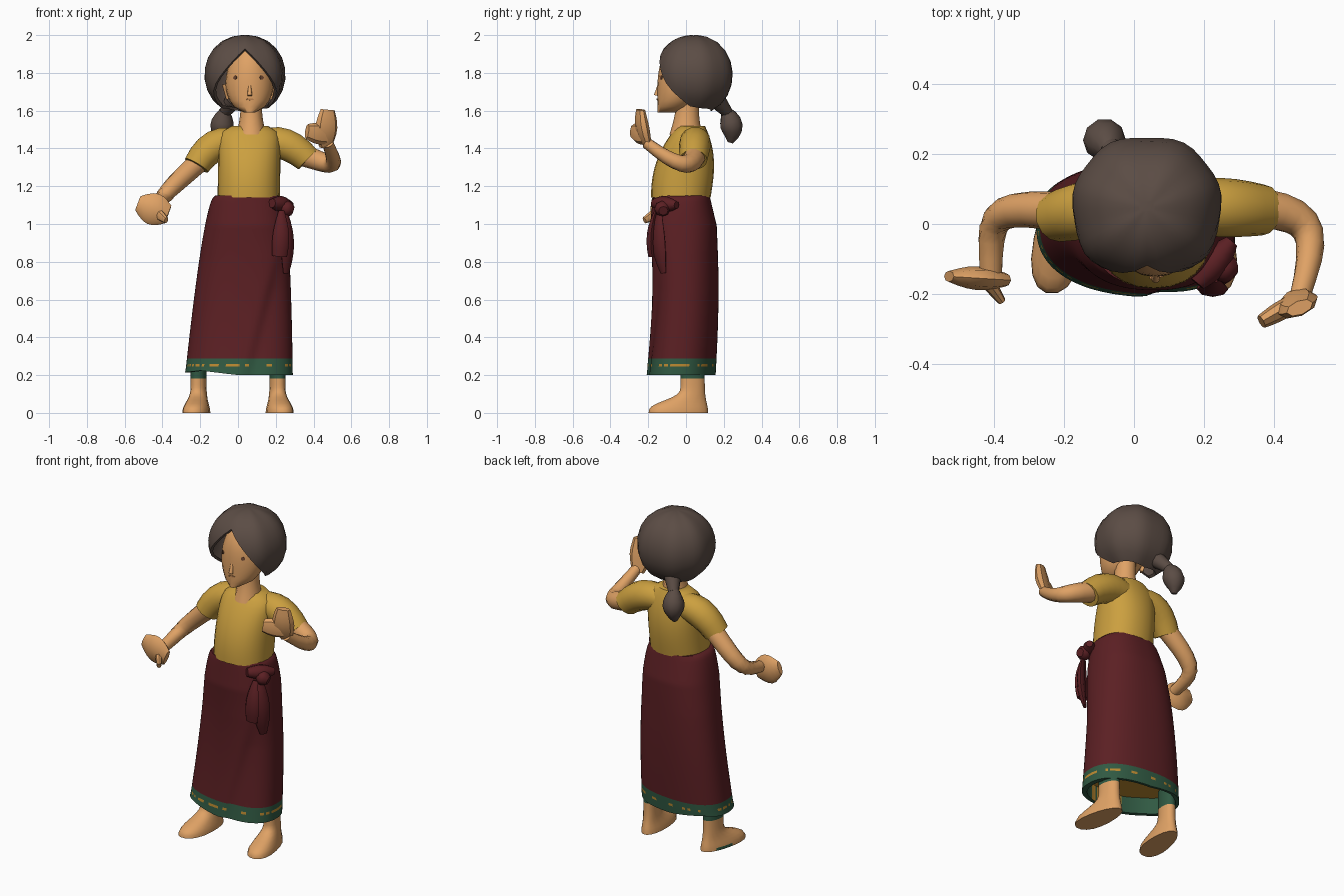
import bpy, bmesh, random
from math import sin, cos, pi, tau, exp, tanh, copysign, radians
from mathutils import Vector

random.seed(4)
if "Cube" in bpy.data.objects:
    bpy.data.objects.remove(bpy.data.objects["Cube"])

X, Y, Z = Vector((1, 0, 0)), Vector((0, 1, 0)), Vector((0, 0, 1))


def material(name, red, green, blue):
    mat = bpy.data.materials.new(name)
    mat.use_nodes = True
    color = (red, green, blue, 1)
    mat.diffuse_color = color
    mat.node_tree.nodes["Principled BSDF"].inputs["Base Color"].default_value = color
    return mat


SKIN = material("skin", .74, .36, .13)
SHIRT = material("mustard_cloth", .6, .35, .05)
SKIRT = material("maroon_cloth", .105, .014, .017)
GREEN = material("green_border", .03, .1, .055)
GOLD = material("gold_pattern", .5, .25, .03)
HAIR = material("dark_brown_hair", .105, .073, .059)
EYE = material("eye_brown", .15, .06, .03)
LIP = material("lip_brown", .5, .22, .08)


def build(name, rings, materials, angle=50, close_end=True, paint=None):
    """Skin a list of equal point rings; paint(face) picks a material slot."""
    bm = bmesh.new()
    loops = [[bm.verts.new(point) for point in ring] for ring in rings]
    for low, high in zip(loops, loops[1:]):
        for i in range(len(low)):
            bm.faces.new((low[i - 1], low[i], high[i], high[i - 1]))
    bm.faces.new(loops[0][::-1])
    if close_end:
        bm.faces.new(loops[-1])
    bmesh.ops.recalc_face_normals(bm, faces=bm.faces)
    if paint:
        for face in bm.faces:
            face.material_index = paint(face)
    mesh = bpy.data.meshes.new(name)
    bm.to_mesh(mesh)
    bm.free()
    for mat in materials:
        mesh.materials.append(mat)
    part = bpy.data.objects.new(name, mesh)
    bpy.context.collection.objects.link(part)
    bpy.ops.object.select_all(action='DESELECT')
    bpy.context.view_layer.objects.active = part
    part.select_set(True)
    bpy.ops.object.shade_smooth_by_angle(angle=radians(angle))
    return part


def rounded(value, power):
    return copysign(abs(value) ** (2 / power), value)


def oval(center_x, half_x, front, back, z, sides, power=2.2):
    """Horizontal rounded ring."""
    turns = [tau * i / sides for i in range(sides)]
    return [Vector((center_x + half_x * rounded(cos(a), power),
                    (front + back) / 2 + (back - front) / 2 * rounded(sin(a), power),
                    z)) for a in turns]


def bezier(points, t):
    while len(points) > 1:
        points = [a.lerp(b, t) for a, b in zip(points, points[1:])]
    return points[0]


def limb(name, points, start, end, mat, bulge=0, flat=1, side=Y,
         steps=6, sides=12, angle=50):
    """Tapered tube on a curve; its width runs along side, its thickness is width * flat."""
    points = [Vector(p) for p in points]
    rings = []
    for k in range(steps + 1):
        t = k / steps
        here = bezier(points, t)
        along = (bezier(points, t + .01) - bezier(points, t - .01)).normalized()
        across = (side - along * side.dot(along)).normalized()
        depth = along.cross(across) * flat
        radius = start + (end - start) * t + bulge * sin(pi * t)
        rings.append([here + radius * (across * cos(tau * i / sides) + depth * sin(tau * i / sides))
                      for i in range(sides)])
    return build(name, rings, [mat], angle)


# wrapped skirt: narrow waist, rounded hips, overlapping edge and turned-in hem
ROWS, HEM, WAIST = 64, .2, 1.15
rings = []
for row in range(ROWS + 1):
    t = row / ROWS
    middle = -.025 * (1 - sin(pi * t))
    depth = .15 + .03 * min(1, 6 * t) - .008 * sin(pi * t)
    rings.append(oval(.05 - .045 * t, .17 + .115 * t ** .5, middle - depth, middle + depth,
                      WAIST + (HEM - WAIST) * t, sides=96, power=2.4))
for ring in rings:
    for v in ring:
        if v.y < 0:
            gap = v.x - .05 - .26 * (v.z - HEM)
            fade = min(1, max(0, 4 * (.9 - v.z)))
            v.y += .012 * fade * (tanh(gap * 40) + .6) * exp(-abs(gap) * 9)
        v.y -= .07 * v.x * min(1, 3 * (WAIST - v.z))
        if v.z < .24:
            v.z += .6 * (.24 - v.z) * max(0, 1 - 5 * abs(v.x + .2))
for lift in (0, .1):
    rings.append([Vector((v.x * .9, v.y * .9, v.z + lift)) for v in rings[ROWS]])


def skirt_paint(face):
    z = face.calc_center_median().z
    if abs(z - .252) < .007 and random.random() < .4:
        return 2
    if face.normal.z < -.5 and z > .28:
        return 2
    return int(z < .29)


build("skirt", rings, [SKIRT, GREEN, GOLD], paint=skirt_paint)

# knot and hanging cloth ends
limb("skirt_knot", [(.18, -.17, 1.11), (.28, -.05, 1.1)], .025, .02, SKIRT, bulge=.02, sides=8)
limb("knot_loop", [(.23, -.13, 1.09), (.29, -.12, 1.07)], .03, .025, SKIRT, bulge=.015, sides=8)
limb("front_tail", [(.23, -.16, 1.07), (.23, -.2, .95), (.22, -.18, .83)], .015, .04, SKIRT,
     bulge=.015, flat=.5, side=X, sides=8)
limb("side_tail", [(.25, -.14, 1.07), (.27, -.16, .9), (.255, -.12, .74)], .015, .02, SKIRT,
     bulge=.03, flat=.5, side=X + Y, sides=8)

# shirt body and sleeves
rings = []
for row in range(13):
    t = row / 12
    rings.append(oval(.057 + .005 * t, .165 - .07 * t ** 16, -.185 + .14 * t ** 2.3,
                      .13 + .02 * sin(pi * t) - .03 * t ** 4, 1.14 + .38 * t, sides=24))
build("shirt", rings, [SHIRT])
limb("right_sleeve", [(0, .05, 1.43), (-.13, .05, 1.46), (-.22, .02, 1.31)],
     .07, .072, SHIRT, bulge=.013, sides=14)
limb("left_sleeve", [(.12, .05, 1.43), (.25, .05, 1.46), (.37, .04, 1.34)],
     .07, .073, SHIRT, bulge=.013, sides=14)

# bent arms
limb("right_arm", [(-.16, .03, 1.37), (-.42, .06, 1.14), (-.41, .04, 1.13), (-.41, -.15, 1.09)],
     .058, .032, SKIN, side=X + Y, steps=9)
limb("left_arm", [(.3, .05, 1.38), (.53, .04, 1.3), (.53, -.02, 1.28), (.475, -.21, 1.43)],
     .062, .03, SKIN, side=X + Y, steps=9)

# mitten hands and thumbs
limb("right_hand", [(-.37, -.16, 1.05), (-.53, -.15, 1.11)], .05, .04, SKIN,
     bulge=.04, flat=.4, side=Z, sides=8, angle=35)
limb("right_thumb", [(-.43, -.15, 1.06), (-.38, -.22, 1.02)], .035, .018, SKIN,
     flat=.7, side=Z, sides=8, angle=35)
limb("left_hand", [(.465, -.2, 1.41), (.465, -.24, 1.5), (.475, -.24, 1.605)], .035, .04, SKIN,
     bulge=.025, flat=.5, side=X + Y * .4, sides=8, angle=35)
limb("left_thumb", [(.47, -.22, 1.47), (.365, -.28, 1.49)], .05, .04, SKIN,
     bulge=.01, flat=.5, side=Z, sides=8, angle=35)

# bare feet: wide toes, sloping instep, and green cloth around the ankles
for label, s in (("left", 1), ("right", -1)):
    rings = []
    for row in range(19):
        z = row / 60
        low = exp(-(z / .07) ** 2)
        ring = oval(.212, .047 + .028 * low, -.03 - .17 * exp(-(z / .075) ** 3),
                    .1 + .02 * low, z, sides=18)
        for v in ring:
            v.x = s * (.212 + (v.x - .212) * (.9 - v.y) - .12 * v.y)
        rings.append(ring)

    def foot_paint(face):
        spot = face.calc_center_median()
        patch = label == "right" and 0 < spot.z < .016 and abs(spot.y) < .05 and spot.x < -.2
        return int(patch or spot.z > .185)

    build(label + "_foot", rings, [SKIN, GREEN], paint=foot_paint)

# neck and face with a narrow chin
limb("neck", [(.07, 0, 1.47), (.07, .01, 1.68)], .08, .058, SKIN, flat=1.1, side=X, bulge=-.01)
rings = []
for row in range(13):
    t = row / 12
    rings.append(oval(.061, .03 + .097 * max(0, sin(pi * t ** .8)) ** .7, -.152 + .1 * t ** 5,
                      -.03 + .13 * max(0, sin(pi * t)) ** .7, 1.59 + .37 * t, sides=20, power=2))
head = build("head", rings, [SKIN], angle=60)
limb("nose", [(.062, -.14, 1.75), (.062, -.157, 1.68)], .006, .013, SKIN, side=X, sides=8, angle=80)
for label, s in (("left_ear", 1), ("right_ear", -1)):
    limb(label, [(.06 + s * .115, 0, 1.66), (.06 + s * .13, 0, 1.74)], .012, .025, SKIN, flat=.6)

# eyes and mouth as thin plates resting on the face
bpy.context.view_layer.update()
for label, x, z, width, flat, mat in (("right_eye", -.015, 1.775, .012, .9, EYE),
                                      ("left_eye", .125, 1.775, .012, .9, EYE),
                                      ("mouth", .064, 1.66, .02, .25, LIP)):
    _, spot, normal, _ = head.ray_cast(Vector((x, -1, z)), Y)
    limb(label, [spot - normal * .004, spot + normal * .003], width, width, mat,
         flat=flat, side=X, steps=1)

# hair cap: strands run from the crown to a hairline that parts over the face
STRANDS, STEPS = 40, 9
rings = []
for step in range(STEPS + 2):
    ring = []
    for i in range(STRANDS):
        turn = tau * i / STRANDS
        front = min(turn, tau - turn)
        hairline = radians(min(50 + 67 * front, 132 + 8 * front))
        polar = hairline * min(max(step, .3), STEPS) / STEPS
        size = 1 + .018 * cos(turn * 7) * sin(polar)
        if step > STEPS:
            size *= .92
        ring.append((.037 + .214 * size * rounded(sin(polar), 2.2) * rounded(sin(turn), 2.2),
                     .045 - .206 * size * rounded(sin(polar), 2.2) * rounded(cos(turn), 2.2),
                     1.79 + .21 * size * cos(polar)))
    rings.append(ring)
build("hair", rings, [HAIR], angle=38, close_end=False)

# low ponytail
limb("ponytail_root", [(-.02, .16, 1.66), (-.07, .22, 1.59)], .05, .03, HAIR, side=X, sides=10)
limb("ponytail", [(-.07, .21, 1.6), (-.09, .26, 1.52), (-.09, .235, 1.43)], .028, .015, HAIR,
     bulge=.04, side=X, sides=10, angle=38)
